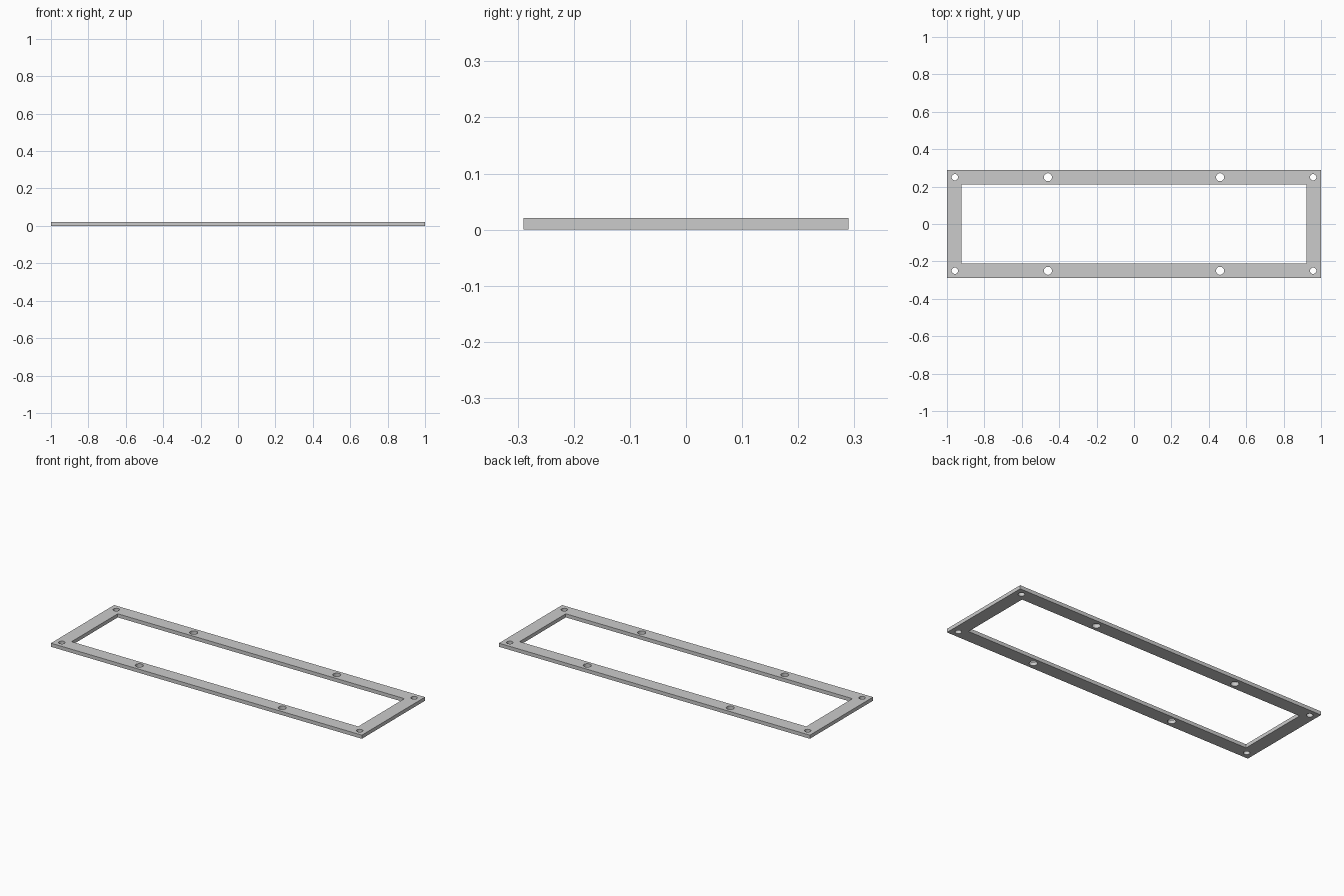
import bpy
from math import cos, sin, tau

if "Cube" in bpy.data.objects:
    bpy.data.objects.remove(bpy.data.objects["Cube"])

HEIGHT = 0.021

# 2D outline: nested closed loops become holes when filled
curve = bpy.data.curves.new("frame_outline", 'CURVE')
curve.dimensions = '2D'
curve.fill_mode = 'BOTH'
curve.extrude = HEIGHT / 2


def loop(points):
    s = curve.splines.new('POLY')
    s.points.add(len(points) - 1)
    for p, (x, y) in zip(s.points, points):
        p.co = (x, y, 0, 1)
    s.use_cyclic_u = True


def rect(hx, hy):
    loop([(-hx, -hy), (hx, -hy), (hx, hy), (-hx, hy)])


def hole(cx, cy, r, n=32):
    loop([(cx + r * cos(tau * i / n), cy + r * sin(tau * i / n)) for i in range(n)])


# Outer edge and window opening
rect(1.0, 0.29)
rect(0.922, 0.212)

# Screw holes: small at the corners, larger along the long rails
for sx in (-1, 1):
    for sy in (-1, 1):
        hole(sx * 0.958, sy * 0.25, 0.017)
        hole(sx * 0.46, sy * 0.25, 0.0215)

# Convert the extruded outline to a mesh standing on the ground
tmp = bpy.data.objects.new("frame_outline", curve)
bpy.context.collection.objects.link(tmp)
bpy.context.view_layer.update()
mesh = bpy.data.meshes.new_from_object(tmp.evaluated_get(bpy.context.evaluated_depsgraph_get()))
bpy.data.objects.remove(tmp)
for v in mesh.vertices:
    v.co.z += HEIGHT / 2
mesh.shade_flat()
frame = bpy.data.objects.new("gasket_frame", mesh)
bpy.context.collection.objects.link(frame)
